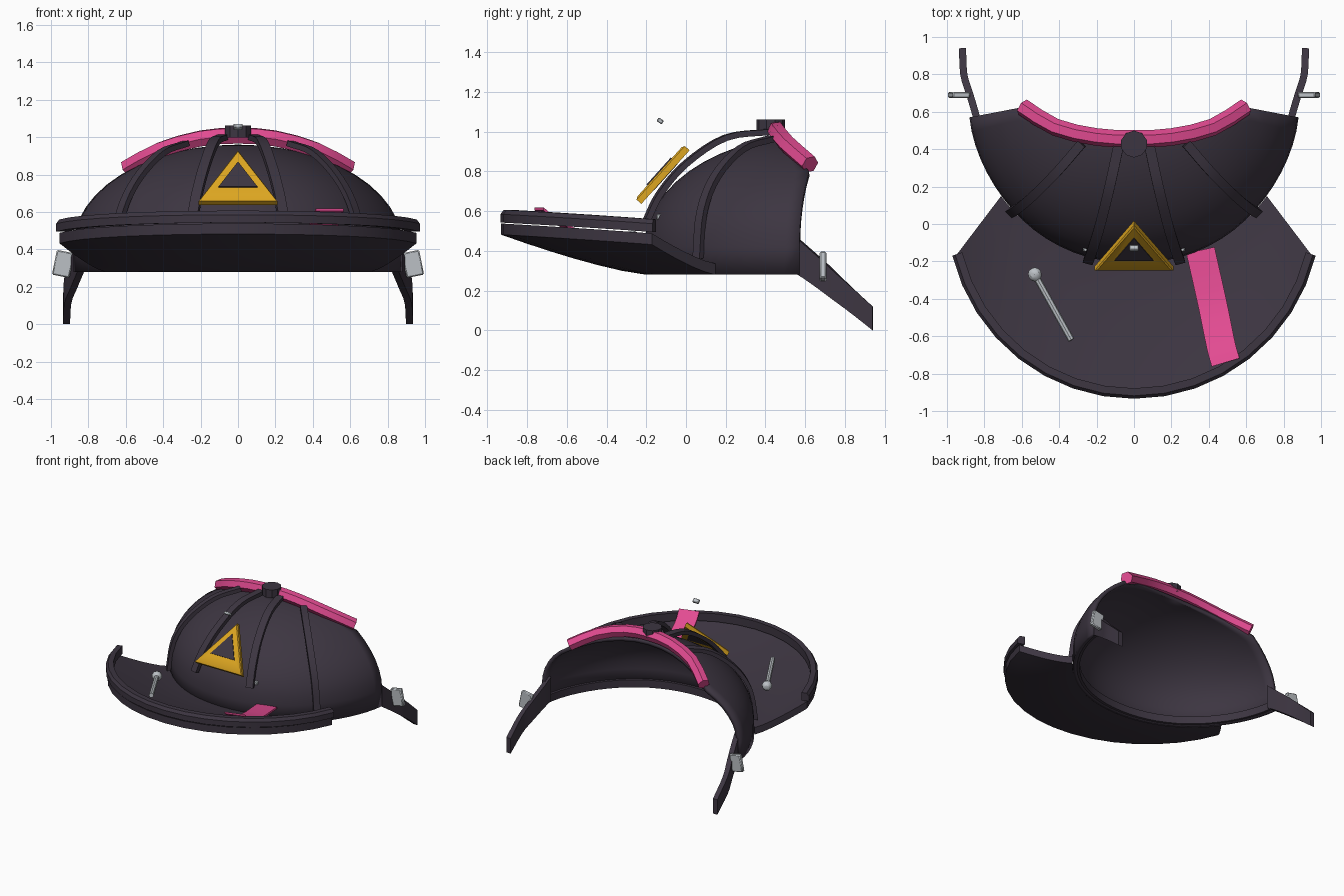
import bpy, bmesh, math
from mathutils import Vector, Matrix

if "Cube" in bpy.data.objects:
    bpy.data.objects.remove(bpy.data.objects["Cube"])


def material(name, rgb):
    m = bpy.data.materials.new(name)
    m.use_nodes = True
    m.diffuse_color = (*rgb, 1)
    m.node_tree.nodes["Principled BSDF"].inputs["Base Color"].default_value = (*rgb, 1)
    return m


DARK = material("charcoal fabric", (.046, .036, .053))
PINK = material("hot pink", (.76, .07, .285))
GOLD = material("golden yellow", (.72, .38, .015))
STEEL = material("silver metal", (.5, .53, .56))

# Dome ellipsoid: centre and radii
C = Vector((0, .57, .42))
R = Vector((.88, .78, .54))


def finish(name, bm, mat, thick=0, offset=0):
    bmesh.ops.remove_doubles(bm, verts=bm.verts, dist=.0005)
    bmesh.ops.recalc_face_normals(bm, faces=bm.faces)
    me = bpy.data.meshes.new(name)
    bm.to_mesh(me)
    bm.free()
    me.materials.append(mat)
    ob = bpy.data.objects.new(name, me)
    bpy.context.collection.objects.link(ob)
    if thick:
        mod = ob.modifiers.new("thickness", 'SOLIDIFY')
        mod.thickness, mod.offset = thick, offset
    bpy.ops.object.select_all(action='DESELECT')
    ob.select_set(True)
    bpy.context.view_layer.objects.active = ob
    bpy.ops.object.shade_smooth_by_angle(angle=math.radians(30))
    return ob


def skin(bm, rows, closed=False):
    """Join rows of points with quads."""
    vs = [[bm.verts.new(p) for p in row] for row in rows]
    n = len(rows[0])
    for a, b in zip(vs, vs[1:]):
        for i in range(n if closed else n - 1):
            j = (i + 1) % n
            bm.faces.new((a[i], a[j], b[j], b[i]))
    return vs


def solid(name, rows, mat):
    """Closed loops joined into a capped solid."""
    bm = bmesh.new()
    vs = skin(bm, rows, True)
    bm.faces.new(vs[0])
    bm.faces.new(vs[-1])
    return finish(name, bm, mat)


def curve(pts, n=4):
    """Smooth path through a few points."""
    p = [Vector(q) for q in pts]
    p = [p[0] * 2 - p[1]] + p + [p[-1] * 2 - p[-2]]
    out = []
    for a, b, c, d in zip(p, p[1:], p[2:], p[3:]):
        for k in range(n):
            t = k / n
            out.append(.5 * (2 * b + (c - a) * t + (2 * a - 5 * b + 4 * c - d) * t ** 2
                             + (3 * b - a - 3 * c + d) * t ** 3))
    return out + [p[-2]]


def normal(p):
    return Vector([(p[i] - C[i]) / R[i] ** 2 for i in range(3)]).normalized()


def sweep(name, path, section, mat, ups):
    """Sweep a (side, up) section along a path."""
    rows = []
    for i, p in enumerate(path):
        t = path[min(i + 1, len(path) - 1)] - path[max(i - 1, 0)]
        side = t.cross(ups[i]).normalized()
        rows.append([p + side * s + ups[i] * u for s, u in section])
    return solid(name, rows, mat)


def rect(w, h):
    return [(-w / 2, -h / 2), (w / 2, -h / 2), (w / 2, h / 2), (-w / 2, h / 2)]


def box(name, centre, size, mat, tilt=0, axis='Y'):
    bm = bmesh.new()
    m = Matrix.Translation(centre) @ Matrix.Rotation(tilt, 4, axis) @ Matrix.Diagonal((*size, 1))
    bmesh.ops.create_cube(bm, size=1, matrix=m)
    ob = finish(name, bm, mat)
    mod = ob.modifiers.new("soft edges", 'BEVEL')
    mod.width, mod.segments = min(size) * .2, 1


# Dome: front half shell with a wavy rear edge
def rear_shift(x):
    x = abs(x)
    return -.1 + .15 * (x / .62) ** 2 if x < .62 else .05 * (.88 - x) / .26


def dome_point(az, el):
    x = R.x * math.sin(az) * math.cos(el) * (1 - .045 * math.sin(2 * abs(az)))
    d = math.cos(az) * math.cos(el)
    y = C.y - R.y * d + rear_shift(x) * (1 - d) ** 3
    return Vector((x, y, C.z + R.z * math.sin(el)))


UP = Vector((0, 0, 1))
azimuths = [math.pi * (i / 32 - .5) for i in range(33)]
base_edge = [dome_point(a, 0) - UP * .14 for a in azimuths]
rows = [base_edge]
rows += [[dome_point(a, math.pi / 2 * k / 12) for a in azimuths] for k in range(13)]
bm = bmesh.new()
skin(bm, rows)
finish("cap_dome", bm, DARK, .03, -1)

# Sweatband inside the base of the dome
band = [Vector((p.x * .965, C.y + (p.y - C.y) * .96, .311)) for p in base_edge]
sweep("sweatband", band, rect(.04, .06), DARK, [UP] * len(band))


# Brim: shallow dish sweeping up to its outer arc
def brim_point(k, t):
    phi, psi = math.radians(56.8) * k, math.radians(76.7) * k
    inner = Vector((.85 * math.sin(phi), .57 - .77 * math.cos(phi), .308))
    outer = Vector((.98 * math.sin(psi), .056 - .988 * math.cos(psi), .51 - .05 * k * k))
    p = inner.lerp(outer, t)
    p.z = inner.z + (outer.z - inner.z) * t ** 1.3
    return p


ks = [i / 8 - 1 for i in range(17)]
half = UP * .028
steps = [i / 6 for i in range(7)]
solid("brim", [[brim_point(k, t) + half for t in steps]
               + [brim_point(k, t) - half for t in reversed(steps)] for k in ks], DARK)

# Raised piping above the outer edge of the brim, chamfered outside
rim = [brim_point(k, .965) + UP * .076 for k in ks]
chamfered = [(-.028, -.034), (.028, -.034), (.028, .008), (.012, .03), (-.028, .03)]
sweep("brim_piping", rim, chamfered, DARK, [UP] * len(rim))

# Pink stripe lying across the brim
path = curve([(.355, -.14, .41), (.42, -.43, .455), (.465, -.65, .545), (.49, -.74, .612)], 3)
sweep("brim_stripe", path, rect(.155, .015), PINK, [UP] * len(path))

# Pink padded roll along the rear edge of the dome
path = curve([(-.595, .625, .835), (-.42, .517, .93), (-.2, .465, .993), (0, .455, 1.008),
              (.2, .465, .993), (.42, .517, .93), (.595, .625, .835)], 2)
hexagon = [(.047 * math.cos(a * math.pi / 3), .047 * math.sin(a * math.pi / 3)) for a in range(6)]
sweep("rear_roll", path, hexagon, PINK, [normal(p) for p in path])

# Ribs, straps, buckles and studs on both sides
for s, label in ((1, "left"), (-1, "right")):
    def flip(pts):
        return [(s * x, y, z) for x, y, z in pts]

    path = curve(flip([(.08, .43, 1.0), (.13, .2, .97), (.18, 0, .84),
                       (.22, -.13, .69), (.245, -.2, .55)]))
    sweep(label + "_inner_rib", path, rect(.055, .03), DARK, [normal(p) for p in path])
    path = curve(flip([(.28, .43, .965), (.41, .28, .915), (.54, .15, .775),
                       (.625, .08, .595), (.66, .06, .36)]))
    sweep(label + "_outer_rib", path, rect(.05, .03), DARK, [normal(p) for p in path])

    path = curve(flip([(.835, .54, .39), (.85, .6, .345), (.88, .7, .265),
                       (.91, .8, .18), (.917, .94, .06)]), 3)
    heights = [.19 - .07 * i / (len(path) - 1) for i in range(len(path))]
    sweep(label + "_strap", path, rect(.038, 1), DARK, [UP * h for h in heights])

    box(label + "_buckle", (s * .935, .69, .322), (.095, .033, .135), STEEL, -s * .2)
    box(label + "_stud", (s * .26, -.13, .57), (.025, .035, .03), STEEL)
box("front_stud", (0, -.13, 1.055), (.05, .032, .022), STEEL, -.6, 'X')

# Top button
bm = bmesh.new()
bmesh.ops.create_cone(bm, cap_ends=True, segments=10, radius1=.072, radius2=.072, depth=.065,
                      matrix=Matrix.Translation((0, .427, 1.03)))
finish("top_button", bm, DARK)

# Triangular badge: golden frame around a dark plate
base, apex = Vector((0, -.24, .65)), Vector((0, .003, .92))
slope = apex - base
out = Vector((0, -slope.z, slope.y)).normalized()


def triangle(width, low, high, lift):
    c = [(-width, low), (width, low), (0, high)]
    return [base + slope * v + Vector((x, 0, 0)) + out * lift for x, v in c]


bm = bmesh.new()
skin(bm, [triangle(.21, 0, 1, -.02), triangle(.21, 0, 1, .012), triangle(.195, .04, .96, .02),
          triangle(.105, .25, .75, .02), triangle(.105, .25, .75, -.02),
          triangle(.21, 0, 1, -.02)], True)
finish("badge_frame", bm, GOLD)
solid("badge_plate", [triangle(.105, .25, .75, -.022), triangle(.105, .25, .75, .026)], DARK)

# Pin resting on the brim
head, tip = Vector((-.53, -.27, .465)), Vector((-.335, -.62, .495))
turn = (tip - head).to_track_quat('Z', 'Y').to_matrix().to_4x4()
bm = bmesh.new()
bmesh.ops.create_cone(bm, cap_ends=True, segments=8, radius1=.018, radius2=.018,
                      depth=(tip - head).length,
                      matrix=Matrix.Translation((head + tip) / 2) @ turn)
finish("pin_shaft", bm, STEEL)
bm = bmesh.new()
bmesh.ops.create_uvsphere(bm, u_segments=10, v_segments=6, radius=.038,
                          matrix=Matrix.Translation(head) @ turn)
finish("pin_head", bm, STEEL)
